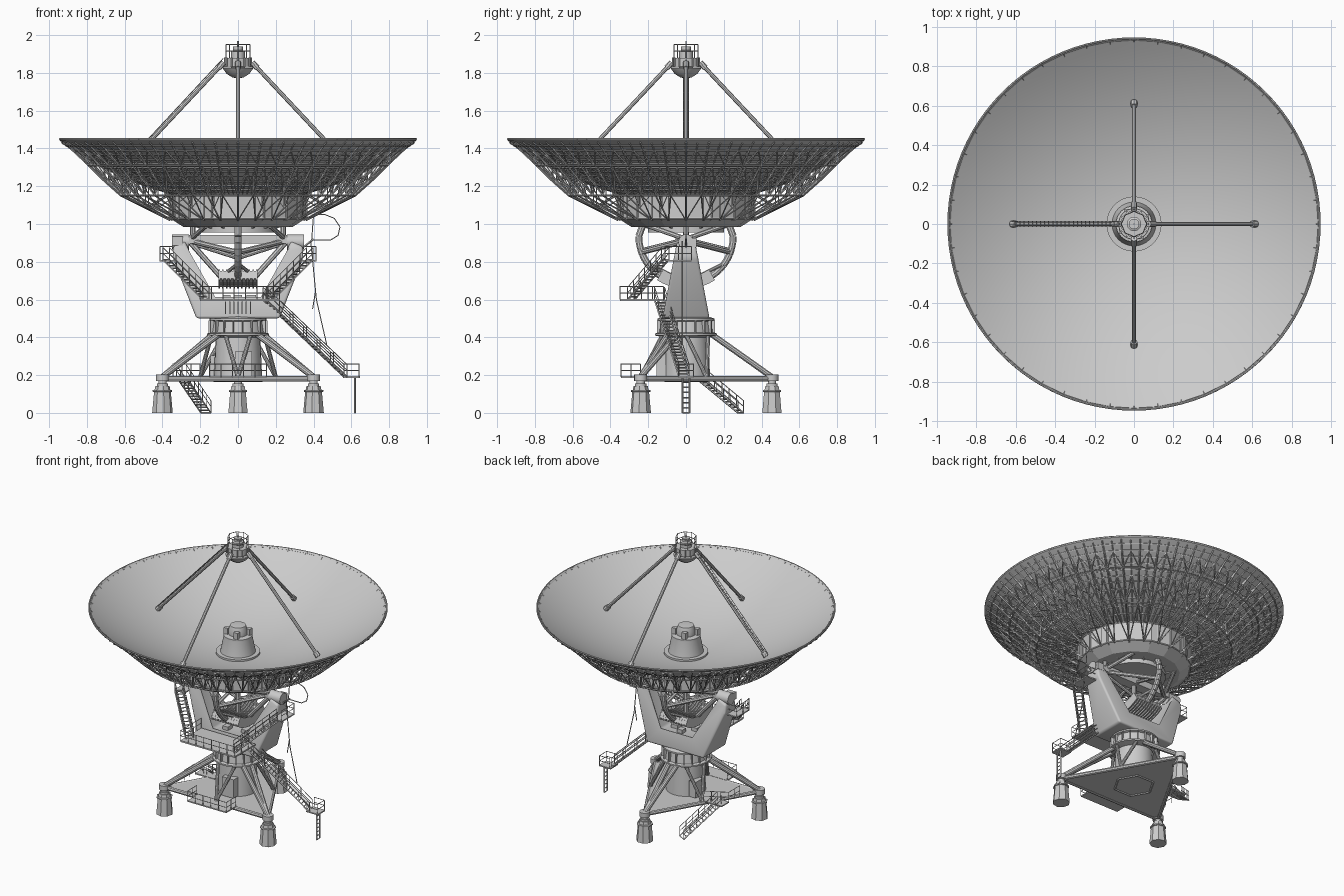
import bpy, bmesh, math
from mathutils import Vector as V, Matrix as M

if "Cube" in bpy.data.objects:
    bpy.data.objects.remove(bpy.data.objects["Cube"])

TAU = math.tau

def finish(name, bm, smooth=True):
    bmesh.ops.recalc_face_normals(bm, faces=bm.faces)
    me = bpy.data.meshes.new(name)
    bm.to_mesh(me)
    bm.free()
    ob = bpy.data.objects.new(name, me)
    bpy.context.collection.objects.link(ob)
    if smooth:
        bpy.ops.object.select_all(action='DESELECT')
        ob.select_set(True)
        bpy.context.view_layer.objects.active = ob
        bpy.ops.object.shade_smooth_by_angle(angle=math.radians(35))
    return ob

def pol(r, a, z):
    return V((r * math.cos(a), r * math.sin(a), z))

def rods(name, segs, r=.005, n=6):
    """Straight round bars between point pairs, as one object."""
    bm = bmesh.new()
    for s in segs:
        a, b = V(s[0]), V(s[1])
        rad = s[2] if len(s) > 2 else r
        q = (b - a).to_track_quat('Z', 'Y')
        off = [q @ pol(rad, TAU * i / n, 0) for i in range(n)]
        lo, hi = [bm.verts.new(a + o) for o in off], [bm.verts.new(b + o) for o in off]
        for i in range(n):
            bm.faces.new((lo[i], lo[(i + 1) % n], hi[(i + 1) % n], hi[i]))
        bm.faces.new(lo)
        bm.faces.new(hi)
    return finish(name, bm, n > 4)

def path(pts, closed=False):
    return list(zip(pts, pts[1:] + pts[:1] if closed else pts[1:]))

def hoop(r, z, n, rot=0):
    return path([pol(r, TAU * i / n + rot, z) for i in range(n)], True)

def boxes(name, items):
    """Items: centre, size and optional rotation matrix."""
    bm = bmesh.new()
    for c, s, *rot in items:
        m = M.Translation(c) @ (rot[0] if rot else M()) @ M.Diagonal((*s, 1))
        bmesh.ops.create_cube(bm, size=1, matrix=m)
    return finish(name, bm, False)

def lathe(name, prof, n=48, at=(0, 0), smooth=True, rot=0):
    bm = bmesh.new()
    rings = []
    for r, z in prof:
        k = 1 if r == 0 else n
        rings.append([bm.verts.new(pol(r, TAU * i / n + rot, z) + V((*at, 0))) for i in range(k)])
    for a, b in zip(rings, rings[1:]):
        for i in range(n):
            f = [a[i % len(a)], a[(i + 1) % len(a)], b[(i + 1) % len(b)], b[i % len(b)]]
            bm.faces.new(list(dict.fromkeys(f)))
    return finish(name, bm, smooth)

def prism(name, pts, offset):
    bm = bmesh.new()
    lo = bm.faces.new([bm.verts.new(p) for p in pts])
    ext = bmesh.ops.extrude_face_region(bm, geom=[lo], use_keep_orig=True)
    bmesh.ops.translate(bm, vec=offset, verts=[v for v in ext['geom'] if isinstance(v, bmesh.types.BMVert)])
    return finish(name, bm, False)

def railing(name, pts, h=.07):
    segs = []
    up = V((0, 0, h))
    for a, b in path([V(p) for p in pts]):
        segs += [(a + up, b + up), (a + up / 2, b + up / 2)]
        n = max(1, round((b - a).length / .06))
        segs += [(a.lerp(b, i / n), a.lerp(b, i / n) + up) for i in range(n + 1)]
    rods(name, segs, .0025, 4)

def stair(name, a, b, w=.05, rails=True):
    a, b = V(a), V(b)
    flat = V((b.x - a.x, b.y - a.y, 0))
    side = V((0, 0, 1)).cross(flat).normalized() * w / 2 if flat.length > .01 else V((0, w / 2, 0))
    n = int((b - a).length / .024)
    segs = [(a + side * k, b + side * k, .005) for k in (-1, 1)]
    segs += [(a.lerp(b, i / n) - side, a.lerp(b, i / n) + side, .004) for i in range(n + 1)]
    if rails:
        for k in (-1, 1):
            for h in (.035, .065):
                segs.append((a + side * k + V((0, 0, h)), b + side * k + V((0, 0, h)), .0025))
            segs += [(a.lerp(b, i / 6) + side * k, a.lerp(b, i / 6) + side * k + V((0, 0, .065)), .0025) for i in range(7)]
    rods(name, segs, .003, 4)

# --- dish reflector
def dz(r):
    return 1.13 + .363 * r * r
radii = [.945 * i / 18 for i in range(19)]
lathe('dish_reflector', [(r, dz(r)) for r in radii] + [(r, dz(r) - .012) for r in reversed(radii)], 96)
rods('dish_rim', hoop(.943, 1.45, 96), .005, 6)

# --- back structure: radial trusses, hoops and lacing
low = [(.36, 1.02), (.49, 1.085), (.62, 1.15), (.71, 1.23), (.79, 1.31), (.87, 1.385), (.935, 1.445)]
N = 48
segs = []
for i in range(N):
    a, a2, am = (TAU * k / N for k in (i, i + 1, i + .5))
    L = [pol(r, a, z) for r, z in low]
    U = [pol(r, a, dz(r) - .014) for r, z in low]
    start = 0 if i % 2 == 0 else 2
    segs += path(L[start:]) + path(U)
    for j in range(start, 6):
        segs += [(L[j], U[j], .003), (L[j], U[j + 1], .003) if j % 2 else (U[j], L[j + 1], .003)]
    for j in (2, 4):
        r, z = low[j]
        mid = pol(low[j + 1][0], am, dz(low[j + 1][0]) - .014)
        segs += [(L[j], mid, .004), (mid, pol(r, a2, z), .004)]
    mid = pol(.62, am, dz(.62) - .014)
    segs += [(L[2], mid, .003), (pol(.62, a2, 1.15), mid, .003)]
    if i % 2 == 0:
        segs += [(L[0], pol(.62, a2, 1.15), .004), (pol(.36, TAU * (i + 2) / N, 1.02), pol(.62, a2, 1.15), .004)]
rods('dish_back_trusses', segs, .005, 4)
rods('dish_back_hoops', sum([hoop(r, z, N) for r, z in low[2::2]], [])
     + sum([hoop(r, dz(r) - .016, N) for r in (.36, .43, .49, .55, .62, .67, .71, .75, .79, .83, .87, .91)], []), .005, 4)
rods('dish_panel_ribs', [(pol(r0, TAU * i / 96, dz(r0) - .016), pol(r1, TAU * i / 96, dz(r1) - .016))
     for i in range(96) for r0, r1 in ((.36, .55), (.55, .74), (.74, .93))], .004, 4)

# --- hub drum behind the dish
lathe('hub_drum', [(.36, 1.165), (.36, 1.03), (.29, .985), (0, .985)], 16, smooth=False)
rods('hub_drum_ribs', [(pol(.362, TAU * i / 16, 1.16), pol(.362, TAU * i / 16, 1.03)) for i in range(16)]
     + [(pol(.362, TAU * i / 16, 1.03), pol(.2, TAU * i / 16, .98)) for i in range(16)] + hoop(.362, 1.03, 16), .006)
lathe('hub_collar', [(.2, .99), (.2, .955), (0, .955)], 32)

# --- feed cone
lathe('feed_cone', [(.14, 1.13), (.14, 1.15), (.112, 1.15), (.092, 1.25), (.092, 1.265), (.06, 1.27),
                    (.06, 1.3), (.05, 1.33), (0, 1.335)], 32)
boxes('feed_boxes', [(pol(.07, TAU * i / 4 + .5, 1.285), (.03, .03, .05)) for i in range(4)])

# --- four support legs and subreflector
legs = []
for i in range(4):
    p, q = pol(.62, TAU * i / 4, dz(.62) + .005), pol(.075, TAU * i / 4, 1.855)
    legs += [(p, q, .011), (p, p.lerp(q, .04), .018), (p.lerp(q, .95), q, .016)]
rods('support_legs', legs, n=8)
rungs = []
for k in (-1, 1):
    rungs.append(((-.62, .014 * k, 1.295), (-.08, .014 * k, 1.875)))
rungs += [((-.62 + .54 * t / 26, -.014, 1.295 + .58 * t / 26), (-.62 + .54 * t / 26, .014, 1.295 + .58 * t / 26)) for t in range(27)]
rods('leg_ladder', rungs, .0025, 4)
lathe('subreflector', [(0, 1.77), (.03, 1.776), (.06, 1.795), (.08, 1.822), (.078, 1.828), (0, 1.828)], 40)
lathe('subreflector_mount', [(.03, 1.82), (.04, 1.835), (.068, 1.835), (.068, 1.88), (.036, 1.88), (.036, 1.915),
                             (.026, 1.92), (.026, 1.94), (0, 1.94)], 24)
rods('subreflector_frame', [(pol(.07, TAU * i / 12, 1.832), pol(.07, TAU * i / 12, 1.882), .005) for i in range(12)]
     + [((0, 0, 1.93), (0, 0, 1.968), .004)])
railing('top_railing', [pol(.064, TAU * i / 8, 1.88) for i in range(9)])

# --- elevation axle, wheel arc, struts and counterweight
boxes('elevation_axle', [((0, 0, .918), (.52, .07, .045))])
rods('axle_bearings', [((s * .26, 0, .905), (s * .35, 0, .905), .04) for s in (-1, 1)], n=20)
boxes('bearing_motors', [((-.32, -.03, .91), (.06, .05, .05)), ((.32, .03, .9), (.05, .05, .05))])
arc = [V((0, .25 * math.cos(t), .935 + .25 * math.sin(t))) for t in [math.pi * (1 + i / 24) for i in range(25)]]
rods('elevation_wheel', path(arc) + [(arc[0], (0, -.23, .99)), (arc[-1], (0, .23, .99))], .019, 10)
struts = [((0, 0, .99), (0, 0, .68), .015)]
for s in (-1, 1):
    struts += [((s * .25, 0, .9), (s * .09, 0, .72), .015), ((s * .25, 0, .9), (0, 0, .82), .011), ((s * .24, 0, .92), (s * .24, 0, 1.0), .014)]
    for t in (-1, 1):
        struts += [((s * .25, 0, .92), (s * .17, t * .2, .99), .013), ((s * .25, 0, .91), (0, t * .235, .85), .014),
                   ((0, 0, .92), (0, t * .24, .86), .011), ((s * .09, t * .06, .72), (0, t * .2, .79), .01)]
rods('elevation_struts', struts, n=8)
weights = []
for i in range(-4, 5):
    t = i * .13
    m = M.Rotation(t, 4, 'X')
    c = V((0, 0, .935)) + m.to_3x3() @ V((0, 0, -.245))
    weights += [(c, (.2, .034, .045), m)]
    weights += [(c, (.008, .036, .065), m) for c in [c + V((-.1 + .02 * k, 0, 0)) for k in range(11)]]
boxes('counterweight', weights)

# --- yoke: tapered fork carrying the axle
half = [(.22, .5), (.345, .82), (.345, .88), (.28, .91), (.255, .85), (.13, .6)]
outline = half + [(-x, z) for x, z in reversed(half)]
bm = bmesh.new()
sides = [[bm.verts.new((x, s * (.125 - (z - .5) * .19), z)) for x, z in outline] for s in (-1, 1)]
for f in sides:
    bm.faces.new(f)
for i in range(len(outline)):
    j = (i + 1) % len(outline)
    bm.faces.new((sides[0][i], sides[0][j], sides[1][j], sides[1][i]))
bmesh.ops.bevel(bm, geom=bm.edges[:], offset=.014, segments=3, affect='EDGES', profile=.5)
finish('yoke', bm)
boxes('yoke_vents', [((x * .022, -.116, .55), (.007, .025, .08)) for x in range(-3, 4)])
boxes('yoke_equipment', [((-.06, -.03, .61), (.04, .05, .03)), ((.07, 0, .61), (.05, .06, .03)), ((0, .05, .61), (.04, .04, .03))])

# --- pedestal column and azimuth bearing
lathe('azimuth_bearing', [(.12, .51), (.15, .5), (.15, .49), (.135, .485), (.145, .425), (.165, .42), (.165, .41), (.12, .4)], 32)
boxes('bearing_fins', [(pol(.146, TAU * i / 18, .455), (.02, .006, .07), M.Rotation(TAU * i / 18, 4, 'Z')) for i in range(18)])
lathe('pedestal_column', [(.118, .41), (.128, .18)], 24)
boxes('column_cabinets', [((.03, -.13, .26), (.09, .05, .13)), ((-.12, .06, .25), (.05, .08, .11))])

# --- triangular base with cut corners, struts and feet
C = [V((-.4, -.24, .18)), V((.4, -.24, .18)), V((0, .455, .18))]
cut = []
for i in range(3):
    cut += [C[i].lerp(C[i - 1], .06), C[i].lerp(C[(i + 1) % 3], .06)]
prism('base_plate', [p - V((0, 0, .008)) for p in cut], V((0, 0, .018)))
rods('base_edge_tubes', path(C, True), .014, 8)
rods('base_hatch_frame', hoop(.13, .17, 6), .006, 4)
st = []
for i in range(3):
    for p, d, r in ((C[i], .22, .016), ((C[i] + C[(i + 1) % 3]) / 2, .5, .011)):
        a = math.atan2(p.y, p.x)
        st += [(p + V((0, 0, .01)), pol(.14, a + k * d, .415), r) for k in (-1, 1)]
rods('base_struts', st, n=10)
for i, p in enumerate(C):
    at, rot = (p.x, p.y), math.atan2(p.y, p.x) + math.pi / 8
    lathe(f'foot_{i}', [(0, 0), (.055, 0), (.045, .11), (.052, .112), (.052, .12), (.042, .122), (.038, .142), (0, .142)], 8, at, False, rot)
    lathe(f'foot_bearing_{i}', [(.03, .14), (.03, .155), (.022, .155), (.022, .168), (.034, .168), (.034, .202), (0, .204)], 16, at)

# --- balconies, walkways and stairs
boxes('walkways', [((.01, -.235, .597), (.42, .23, .01)), ((-.375, -.04, .805), (.08, .14, .008)),
                   ((.375, -.04, .805), (.08, .14, .008)), ((.6, 0, .19), (.09, .08, .008)), ((0, -.29, .19), (.3, .11, .008)),
                   ((-.27, .06, .19), (.15, .08, .008))])
railing('yoke_balcony_rail', [(-.2, -.12, .6), (-.2, -.35, .6), (.22, -.35, .6), (.22, -.2, .6)])
for s, n in ((-1, 'left'), (1, 'right')):
    railing(f'{n}_arm_rail', [(s * .34, .03, .81), (s * .412, .03, .81), (s * .412, -.11, .81)])
    stair(f'{n}_arm_stair', (s * .17, -.29, .6), (s * .38, -.11, .81))
railing('landing_rail', [(.56, -.04, .19), (.64, -.04, .19), (.64, .04, .19), (.56, .04, .19)])
railing('base_front_rail', [(-.15, -.24, .19), (-.15, -.344, .19), (.15, -.344, .19), (.15, -.24, .19)])
railing('base_side_rail', [(-.2, .1, .19), (-.345, .02, .19), (-.345, -.1, .19)])
stair('main_stair', (.14, -.14, .6), (.57, -.01, .19), .055)
stair('landing_ladder', (.62, 0, .19), (.62, 0, 0), .035, False)
stair('back_stair', (-.3, .06, .19), (-.17, .29, 0), .06)

# --- hanging cable loop and hoist line
loop = [V((.4, 0, 1.05)), V((.46, 0, 1.05)), V((.51, 0, 1.03)), V((.54, 0, .985)), V((.53, 0, .94)), V((.49, 0, .915)), V((.39, 0, .915))]
rods('cable_loop', path(loop, True), .003)
rods('hoist_line', path([V((.385, -.02, .91)), V((.415, -.02, .6)), V((.47, -.02, .36))])
     + [((.41, -.02, .64), (.395, -.02, .55)), ((.35, 0, .88), (.4, 0, .92), .006)], .003)
